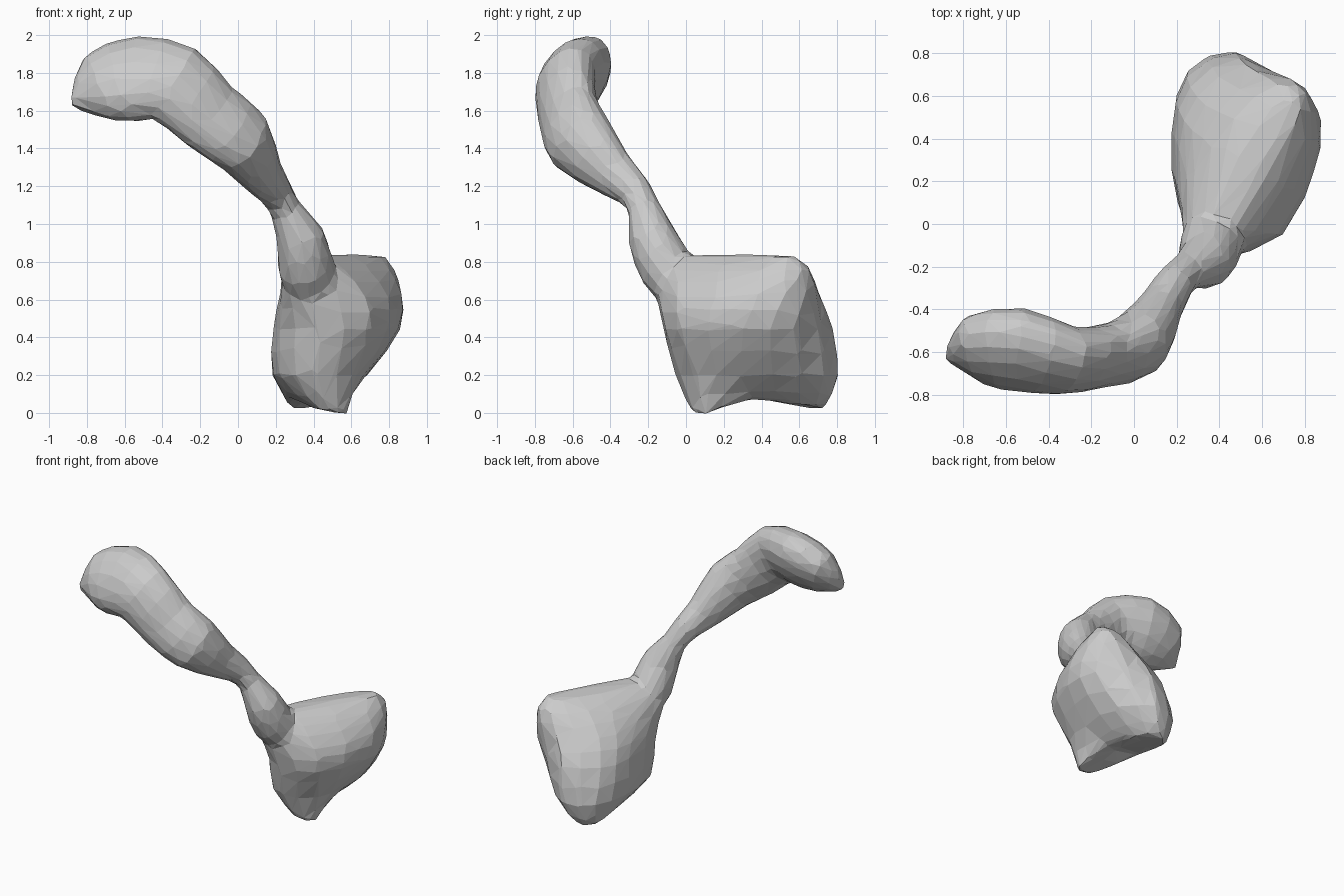
import bpy, bmesh, math
from mathutils import Vector

if "Cube" in bpy.data.objects:
    bpy.data.objects.remove(bpy.data.objects["Cube"])


def mid(a, b, c, d):
    """Smooth halfway point between b and c."""
    return (b + c) * 0.5625 - (a + d) * 0.0625


def refine(rings):
    """Insert a smooth ring between each pair, and a smooth point along each ring."""
    out = []
    for k, r in enumerate(rings):
        out.append(r)
        if k + 1 < len(rings):
            s = rings[k + 1]
            p, q = rings[max(k - 1, 0)], rings[min(k + 2, len(rings) - 1)]
            out.append([mid(*v) for v in zip(p, r, s, q)])
    fine = []
    for r in out:
        n = len(r)
        fine.append([v for i in range(n) for v in
                     (r[i], mid(r[i - 1], r[i], r[(i + 1) % n], r[(i + 2) % n]))])
    return fine


def loft(bm, rings, start, end):
    """Skin a list of equal-length rings and close both ends with fans."""
    vs = [[bm.verts.new(p) for p in r] for r in refine(rings)]
    n = len(vs[0])
    for a, b in zip(vs, vs[1:]):
        for i in range(n):
            j = (i + 1) % n
            bm.faces.new((a[i], a[j], b[j], b[i]))
    for ring, tip, flip in ((vs[0], start, True), (vs[-1], end, False)):
        c = bm.verts.new(tip)
        for i in range(n):
            f = (ring[i], ring[(i + 1) % n], c)
            bm.faces.new(f[::-1] if flip else f)


bm = bmesh.new()

# Heavy lower lobe: horizontal outlines, from the feet to the slanting top ridge
outlines = [
    (0.02, [(.48, .03), (.58, .10), (.53, .35), (.50, .58), (.40, .74), (.28, .66), (.28, .40), (.40, .10)]),
    (0.20, [(.40, -.06), (.62, .05), (.68, .30), (.66, .61), (.48, .81), (.25, .72), (.18, .45), (.22, .10)]),
    (0.45, [(.42, -.12), (.70, -.04), (.85, .30), (.82, .58), (.50, .78), (.26, .64), (.19, .40), (.22, .05)]),
    (0.62, [(.35, -.16), (.67, -.05), (.87, .38), (.81, .63), (.58, .71), (.33, .56), (.24, .30), (.23, -.02)]),
    (0.76, [(.32, -.19), (.55, -.05), (.80, .40), (.81, .61), (.68, .66), (.46, .50), (.33, .22), (.24, -.08)]),
    (0.83, [(.36, -.08), (.50, .03), (.70, .38), (.78, .53), (.72, .58), (.59, .46), (.44, .22), (.35, .00)]),
]
lobe = [[Vector((x, y, z)) for x, y in o] for z, o in outlines]
for v, dz in zip(lobe[0], (-.02, -.03, .05, .02, .01, .00, .05, .00)):
    v.z += dz
loft(bm, lobe, (.43, .33, .09), (.60, .30, .84))

# Bent arm with a swollen head: centre, sideways radius, upright radius, roll
stations = [
    (-.86, -.62, 1.64, .04, .05, 0), (-.74, -.59, 1.72, .135, .21, .65), (-.53, -.59, 1.77, .165, .255, .6),
    (-.33, -.64, 1.74, .15, .23, .4), (-.15, -.62, 1.57, .14, .21, .3), (.02, -.56, 1.44, .155, .20, .2),
    (.13, -.38, 1.26, .105, .13, 0), (.19, -.28, 1.18, .095, .10, 0), (.25, -.22, 1.08, .09, .085, 0),
    (.33, -.18, .93, .13, .13, 0), (.36, -.10, .76, .15, .15, 0), (.42, .02, .60, .12, .12, 0),
]
pts = [Vector(s[:3]) for s in stations]
rings = []
for k, (p, s) in enumerate(zip(pts, stations)):
    t = (pts[min(k + 1, len(pts) - 1)] - pts[max(k - 1, 0)]).normalized()
    side0 = t.cross(Vector((0, 0, 1))).normalized()
    up0 = side0.cross(t)
    up = up0 * math.cos(s[5]) - side0 * math.sin(s[5])
    side = side0 * math.cos(s[5]) + up0 * math.sin(s[5])
    rings.append([p + side * s[3] * math.cos(a) + up * s[4] * math.sin(a)
                  for a in (-i * math.tau / 8 for i in range(8))])
loft(bm, rings, (-.89, -.62, 1.62), pts[-1])

# Blend into one skin, then reduce to flat low-poly facets
bmesh.ops.recalc_face_normals(bm, faces=bm.faces[:])
mesh = bpy.data.meshes.new("organic_body")
bm.to_mesh(mesh)
bm.free()
body = bpy.data.objects.new("organic_body", mesh)
bpy.context.collection.objects.link(body)
rm = body.modifiers.new("blend", 'REMESH')
rm.mode = 'VOXEL'
rm.voxel_size = 0.025
sm = body.modifiers.new("soften", 'SMOOTH')
sm.factor = 0.5
sm.iterations = 5
dec = body.modifiers.new("facets", 'DECIMATE')
dec.ratio = 0.05
